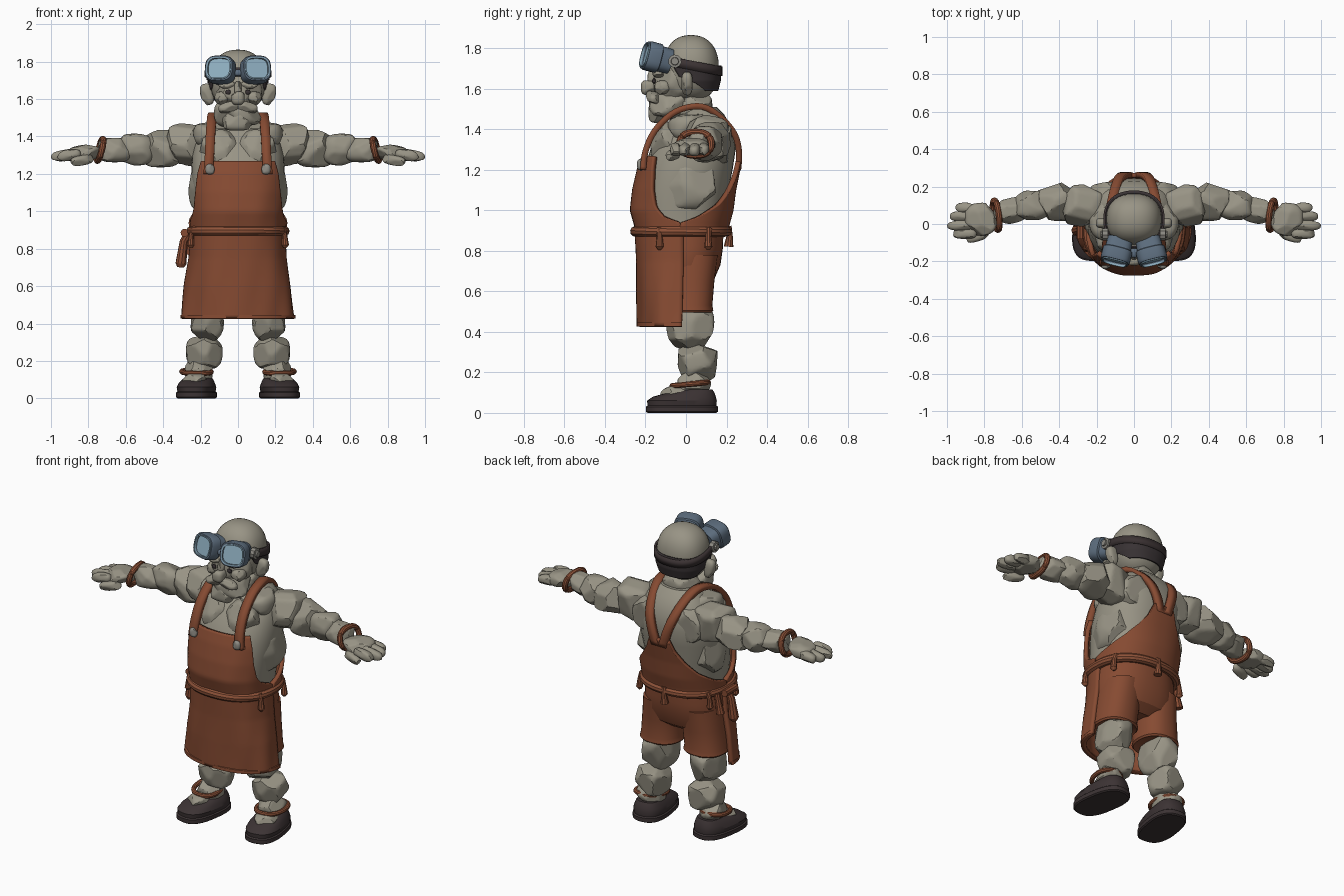
import bpy, bmesh, math, random
from mathutils import Vector as V, Euler

if "Cube" in bpy.data.objects:
    bpy.data.objects.remove(bpy.data.objects["Cube"])

random.seed(7)


def mat(name, r, g, b):
    m = bpy.data.materials.new(name)
    m.diffuse_color = (r, g, b, 1)
    m.use_nodes = True
    m.node_tree.nodes["Principled BSDF"].inputs["Base Color"].default_value = m.diffuse_color
    return m


STONE = mat("stone_skin", .315, .295, .235)
LEATHER = mat("brown_leather", .24, .07, .032)
CORD = mat("rust_leather", .27, .085, .04)
SHOE = mat("dark_shoe", .045, .033, .034)
HAIR = mat("dark_hair", .04, .032, .034)
FRAME = mat("blue_grey_metal", .11, .155, .21)
LENS = mat("pale_blue_glass", .27, .42, .52)
METAL = mat("grey_metal", .27, .26, .23)


def finish(name, bm, mats, mirror=False, thick=0):
    bmesh.ops.recalc_face_normals(bm, faces=bm.faces)
    me = bpy.data.meshes.new(name)
    bm.to_mesh(me)
    bm.free()
    for m in (mats if isinstance(mats, tuple) else (mats,)):
        me.materials.append(m)
    ob = bpy.data.objects.new(name, me)
    bpy.context.collection.objects.link(ob)
    if thick:
        s = ob.modifiers.new("thickness", 'SOLIDIFY')
        s.thickness, s.offset = thick, 0
    if mirror:
        ob.modifiers.new("mirror", 'MIRROR')
    return ob


# Boxy boulder whose surface is chiselled by random planes
def rock(name, c, r, mirror=True, planes=14, p=2.8, rot=(0, 0, 0), m=STONE, sub=4):
    bm = bmesh.new()
    bmesh.ops.create_icosphere(bm, subdivisions=sub, radius=1)
    cuts = [(V([random.gauss(0, 1) for _ in range(3)]).normalized(), random.uniform(.84, .97))
            for _ in range(planes)]
    e = Euler([math.radians(a) for a in rot]).to_matrix()
    for v in bm.verts:
        q = v.co / sum(abs(k) ** p for k in v.co) ** (1 / p)
        for n, d in cuts:
            over = q.dot(n) - d
            if over > 0:
                q = q - n * over
        v.co = V(c) + e @ V((q.x * r[0], q.y * r[1], q.z * r[2]))
    return finish(name, bm, m, mirror)


def grid(name, rows, m, around=True, loop=False, caps=True, mirror=False, thick=0, last=0):
    bm = bmesh.new()
    vs = [[bm.verts.new(p) for p in row] for row in rows]
    n, k = len(rows), len(rows[0])
    for i in range(n if loop else n - 1):
        for j in range(k if around else k - 1):
            a, b = vs[i], vs[(i + 1) % n]
            f = bm.faces.new((a[j], a[(j + 1) % k], b[(j + 1) % k], b[j]))
            f.material_index = 1 if i >= n - 1 - last else 0
    if caps and around and not loop:
        bm.faces.new(vs[0])
        bm.faces.new(vs[-1]).material_index = 1 if last else 0
    return finish(name, bm, m, mirror, thick)


def spow(v, p):
    return math.copysign(abs(v) ** (2 / p), v)


def oval(c, rx, ry, X=V((1, 0, 0)), Y=V((0, 1, 0)), n=36, p=2.3):
    ts = [i * math.tau / n for i in range(n)]
    return [V(c) + X * rx * spow(math.cos(t), p) + Y * ry * spow(math.sin(t), p) for t in ts]


def tube(name, path, r, m, loop=False, mirror=False):
    rows, n = [], len(path)
    for i, p in enumerate(path):
        a = path[(i - 1) % n if loop else max(i - 1, 0)]
        b = path[(i + 1) % n if loop else min(i + 1, n - 1)]
        t = (V(b) - V(a)).normalized()
        side = t.cross(V((.13, .21, 1)) if abs(t.z) < .8 else V((1, .1, 0))).normalized()
        rr = r[i] if isinstance(r, (list, tuple)) else r
        rows.append(oval(p, rr, rr, side, t.cross(side), 10, 2))
    return grid(name, rows, m, loop=loop, mirror=mirror)


def lerp(table, z):
    for a, b in zip(table, table[1:]):
        if z <= b[0] + 1e-6:
            t = (z - a[0]) / (b[0] - a[0])
            return [x + (y - x) * t for x, y in zip(a[1:], b[1:])]
    return list(table[-1][1:])


# Sheet wrapped on a (z, y centre, x radius, y radius) profile, with half-angle set by height
def wrap(name, prof, widths, off, m, back=False, thick=.025, fold=0):
    z0, z1, rows = widths[0][0], widths[-1][0], []
    for i in range(29):
        z = z0 + (z1 - z0) * i / 28
        yc, rx, ry = lerp(prof, z)
        w, row = math.radians(lerp(widths, z)[0]), []
        for j in range(49):
            a = w * (j / 24 - 1)
            k = 1 + fold * (z1 - z) * (math.sin(5 * a + 5 * z) + .5 * math.sin(11 * a - 9 * z))
            y = (ry + off) * k * spow(math.cos(a), 2.3) * (1 if back else -1)
            row.append(V(((rx + off) * k * spow(math.sin(a), 2.3), yc + y, z)))
        rows.append(row)
    return grid(name, rows, m, around=False, thick=thick)


# Torso
BODY = [(.84, -.02, .225, .19), (.92, -.025, .225, .2), (1.0, -.025, .23, .222), (1.1, -.012, .24, .222),
        (1.2, .01, .25, .22), (1.3, .035, .245, .21), (1.4, .065, .22, .165), (1.47, .08, .16, .11),
        (1.51, .08, .10, .07)]
grid("torso", [oval((0, b[1], b[0]), b[2], b[3]) for b in BODY], STONE)
rock("chest_slab", (.085, -.06, 1.32), (.12, .115, .12), planes=22)
rock("collar_slab", (.12, .03, 1.41), (.12, .12, .075), planes=18)
rock("shoulder_blade", (.12, .13, 1.33), (.125, .105, .13), planes=18)
rock("side_slab", (.19, .02, 1.13), (.075, .14, .13), planes=20)
rock("neck", (0, .04, 1.51), (.105, .09, .085), False)

# Apron bib, back panel and skirt
wrap("bib", BODY, [(.89, 92), (.94, 90), (.97, 72), (1.02, 62), (1.1, 55), (1.2, 48), (1.265, 43)], .02,
     LEATHER, fold=.03)
wrap("back_panel", BODY, [(.89, 92), (.94, 90), (.97, 72), (1.03, 47), (1.1, 29), (1.17, 17), (1.24, 11)],
     .025, LEATHER, back=True)
SKIRT = [(.43, -.02, .285, .2), (.6, -.02, .268, .207), (.75, -.02, .245, .21), (.9, -.025, .235, .212)]
wrap("skirt", SKIRT, [(.43, 90), (.9, 92)], .005, LEATHER, fold=.05)
wrap("skirt_hem", [(.42, -.02, .288, .203), (.45, -.02, .286, .202)], [(.425, 90), (.445, 90)], .006,
     LEATHER, thick=.03)

# Shoulder straps and their buttons
path = [(.16, -.212, 1.2), (.153, -.2, 1.29), (.148, -.155, 1.39), (.142, -.07, 1.475), (.135, .02, 1.51),
        (.122, .1, 1.505), (.102, .18, 1.45), (.078, .242, 1.37), (.048, .262, 1.28), (.02, .255, 1.18)]
rows = []
for i in range(len(path) - 1):
    p = [V(path[min(max(i + k, 0), len(path) - 1)]) for k in (-1, 0, 1, 2)]
    for t in (0, .25, .5, .75):
        c = .5 * (2 * p[1] + (p[2] - p[0]) * t + (2 * p[0] - 5 * p[1] + 4 * p[2] - p[3]) * t * t
                  + (3 * p[1] - p[0] - 3 * p[2] + p[3]) * t ** 3)
        rows.append([c - V((.025, 0, 0)), c + V((.025, 0, 0))])
grid("strap", rows, LEATHER, around=False, mirror=True, thick=.03)
rock("strap_button", (.15, -.222, 1.225), (.024, .02, .028), planes=4, m=METAL, sub=3)

# Rope belt, hanging knots and tools
tube("belt", oval((0, -.025, .895), .25, .225, n=48), .026, CORD, True)
for y, x in ((-.13, .235), (.11, .225)):
    tube("belt_knot", [(x, y, .91), (x + .015, y, .87), (x + .018, y, .82), (x + .015, y, .805)],
         [.018, .014, .02, .008], CORD, mirror=True)
tube("back_knot", [(0, .205, .92), (0, .215, .87), (0, .21, .82)], [.02, .016, .024], CORD)
tube("tool_handle", [(-.265, -.03, .88), (-.29, -.03, .84), (-.305, -.035, .72), (-.307, -.035, .7)],
     [.022, .022, .03, .018], LEATHER)
tube("tool_head", [(-.285, -.08, .885), (-.285, .03, .885)], .022, LEATHER)
tube("tool_peg", [(-.255, .06, .89), (-.27, .06, .82), (-.28, .06, .77)], [.018, .02, .026], LEATHER)

# Shorts
grid("shorts_seat", [oval((0, -.015, z), rx, ry) for z, rx, ry in
                     ((.92, .23, .2), (.82, .245, .198), (.73, .25, .185), (.66, .235, .155), (.62, .17, .1))], LEATHER)
grid("shorts_leg", [oval((x, .008, z), rx, ry) for x, z, rx, ry in
                    ((.13, .78, .11, .15), (.138, .65, .12, .132), (.15, .53, .122, .122), (.15, .505, .128, .127),
                     (.15, .495, .12, .118), (.15, .51, .09, .09))], LEATHER, mirror=True)

# Legs and anklets
rock("thigh", (.165, .02, .43), (.098, .12, .125), planes=20)
rock("shin", (.18, .055, .25), (.098, .108, .098), planes=20)
rock("ankle", (.21, .04, .14), (.075, .085, .07))
tube("anklet", oval((.222, .02, .142), .078, .088, Y=V((.1, 1, .1)), n=28), .014, CORD, True, True)

# Shoes: sole, welt and upper with stone instep
def outline(z, y, rx, ry):
    a = math.radians(9)
    X, Y = V((math.cos(a), math.sin(a), 0)), V((-math.sin(a), math.cos(a), 0))
    return oval(V((.222, -.02, z)) + Y * y, rx, ry, X, Y, p=2.6)


grid("shoe", [outline(*k) for k in ((0, 0, .095, .17), (.006, 0, .103, .178), (.03, 0, .103, .178),
     (.036, 0, .096, .17), (.06, 0, .1, .172), (.08, .012, .092, .155), (.1, .045, .08, .115),
     (.115, .075, .066, .075))], SHOE, mirror=True)
rock("instep", (.228, -.05, .095), (.066, .075, .042), rot=(14, 0, 9))

# Arms, wristbands and hands
rock("shoulder", (.275, .1, 1.36), (.12, .115, .122), planes=20)
rock("upper_arm", (.41, .12, 1.335), (.108, .105, .1), planes=20, p=3.4)
rock("elbow", (.55, .1, 1.33), (.105, .086, .085), planes=20, rot=(0, 0, -12))
rock("forearm", (.66, .07, 1.328), (.1, .068, .066), planes=18, rot=(0, 0, -14))
tube("wristband", oval((.737, .047, 1.328), .078, .058, V((.12, 1, 0)), V((-.25, 0, 1)), 28), .017, CORD, True, True)
rock("palm", (.82, .025, 1.312), (.085, .088, .045), rot=(0, 6, -5))
for y0, y1, tip in ((.085, .088, .955), (.04, .042, .985), (-.005, -.01, 1.0), (-.045, -.058, .97)):
    rock("finger", ((.84 + tip) / 2, (y0 + y1) / 2, 1.3), ((tip - .84) / 2, .028, .03),
         planes=6, rot=(0, 9, 0), sub=3)
rock("thumb", (.835, -.065, 1.272), (.065, .027, .027), planes=6, rot=(0, 10, -18), sub=3)

# Head and face
rock("skull", (0, .025, 1.7), (.148, .137, .164), False, planes=0, p=2.3)
rock("face", (0, -.045, 1.63), (.128, .115, .11), False)
rock("beard", (0, -.075, 1.525), (.128, .108, .082), False, planes=18)
rock("goatee", (0, -.14, 1.483), (.085, .045, .052), False, p=3.5)
rock("moustache", (.048, -.165, 1.557), (.058, .03, .028), rot=(0, 15, 12), planes=8)
rock("cheek", (.085, -.115, 1.605), (.04, .04, .035))
rock("nose", (0, -.185, 1.605), (.036, .038, .038), False, planes=8)
rock("nose_bridge", (0, -.16, 1.65), (.02, .03, .045), False, planes=6)
rock("brow", (.055, -.135, 1.675), (.05, .03, .02), planes=8)
rock("eye", (.053, -.158, 1.637), (.014, .009, .013), planes=0, m=HAIR, sub=2)
rock("ear", (.166, .005, 1.625), (.035, .028, .058), planes=6, rot=(0, 12, 0))

# Hair fringe round the back of the head
wrap("hair", [(1.59, .03, .127, .12), (1.64, .027, .145, .136), (1.72, .025, .151, .141)],
     [(1.59, 62), (1.63, 85), (1.66, 112), (1.715, 125)], .002, HAIR, back=True, thick=.014)

# Goggles with strap, side knobs and inset lenses
rows = []
for dz in (-.023, .023):
    ring = oval((0, .025, 1.715), .158, .148, n=48)
    rows.append([p + V((0, 0, dz - .2 * (p.y - .025))) for p in ring])
grid("goggle_strap", rows, SHOE, caps=False, thick=.012)
N = V((.25, -1, .27)).normalized()
X = V((1, .25, 0)).normalized()
Y = N.cross(X).normalized()
grid("goggle_cup", [oval(V((.09, -.15, 1.752)) + N * d, .08 * k, .073 * k, X, Y, p=3)
     for d, k in ((-.07, .85), (-.015, .88), (-.01, 1), (.042, 1), (.055, .93), (.055, .8), (.043, .75),
                  (.043, .7))], (FRAME, LENS), mirror=True, last=1)
grid("lens_rim", [oval(V((.09, -.15, 1.752)) + N * d, .08 * k, .073 * k, X, Y, p=3)
     for d, k in ((.05, .83), (.061, .83), (.061, .75), (.05, .75))], LENS, loop=True, mirror=True)
rock("goggle_bridge", (0, -.155, 1.74), (.035, .025, .018), False, planes=0, m=FRAME, sub=3)
tube("goggle_knob", [(.14, -.055, 1.735), (.168, -.055, 1.735), (.17, -.055, 1.735), (.18, -.055, 1.735)],
     [.033, .033, .02, .018], METAL, mirror=True)

# Smooth shading with the chiselled edges kept sharp
for o in bpy.context.scene.objects:
    o.select_set(True)
    bpy.context.view_layer.objects.active = o
bpy.ops.object.shade_smooth_by_angle(angle=math.radians(28))
